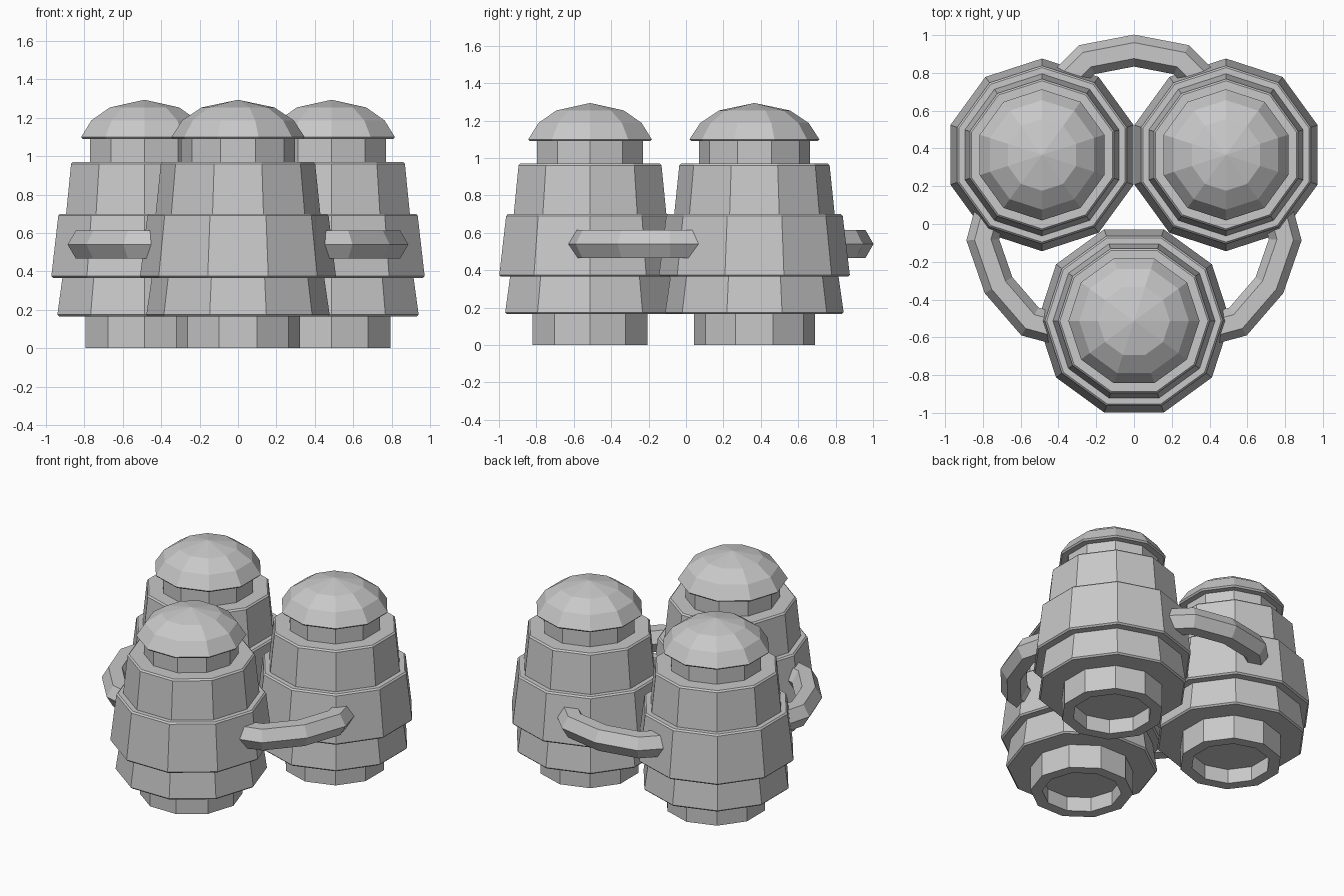
import bpy, bmesh, math
from mathutils import Vector, Matrix

cube = bpy.data.objects.get("Cube")
if cube:
    bpy.data.objects.remove(cube, do_unlink=True)

grey = bpy.data.materials.new("plain_grey")
grey.use_nodes = True
colour = (0.58, 0.58, 0.58, 1)
grey.diffuse_color = colour
grey.node_tree.nodes["Principled BSDF"].inputs["Base Color"].default_value = colour

SIDES = 10


def finish(name, bm):
    bmesh.ops.recalc_face_normals(bm, faces=bm.faces)
    mesh = bpy.data.meshes.new(name)
    bm.to_mesh(mesh)
    bm.free()
    mesh.materials.append(grey)
    obj = bpy.data.objects.new(name, mesh)
    bpy.context.collection.objects.link(obj)
    return obj


def lathe(name, profile, centre, turn):
    """Revolve (radius, height) points; radius zero makes a pole."""
    bm = bmesh.new()
    rings = []
    for r, z in profile:
        if r == 0:
            rings.append([bm.verts.new((0, 0, z))] * SIDES)
            continue
        angles = [turn + math.tau * i / SIDES for i in range(SIDES)]
        rings.append([bm.verts.new((r * math.cos(a), r * math.sin(a), z)) for a in angles])
    for low, high in zip(rings, rings[1:]):
        for i in range(SIDES):
            j = (i + 1) % SIDES
            corners = dict.fromkeys((low[i], low[j], high[j], high[i]))
            bm.faces.new(list(corners))
    obj = finish(name, bm)
    obj.location = (*centre, 0)


def band(r_low, z_low, r_high, z_high, c=0.01):
    """Tapered solid with small chamfers on both rims."""
    return [(0, z_low), (r_low - c, z_low), (r_low, z_low + c),
            (r_high, z_high - c), (r_high - c, z_high), (0, z_high)]


# Stacked parts of one barrel
parts = {
    "foot": [(0, 0.1), (0.25, 0.1), (0.25, 0), (0.324, 0), (0.324, 0.18), (0, 0.18)],
    "lower_band": band(0.477, 0.165, 0.449, 0.38),
    "middle_band": band(0.51, 0.365, 0.472, 0.70),
    "upper_band": band(0.43, 0.68, 0.402, 0.97),
    "neck": [(0, 0.95), (0.297, 0.95), (0.297, 1.1), (0, 1.1)],
    "cap": [(0, 1.09), (0.338, 1.09), (0.347, 1.10), (0.29, 1.187),
            (0.19, 1.254), (0, 1.294)],
}
barrels = {
    "front": ((0, -0.513), 0),
    "back_left": ((0.487, 0.366), math.pi / 2),
    "back_right": ((-0.487, 0.366), math.pi / 2),
}
for place, (centre, turn) in barrels.items():
    for part, profile in parts.items():
        lathe(f"{place}_{part}", profile, centre, turn)

# Bent hexagonal handles joining neighbouring barrels
half = [(0, 0.918), (0.25, 0.87), (0.42, 0.70)]
path = [Vector((-x, y, 0)) for x, y in half[:0:-1]] + [Vector((x, y, 0)) for x, y in half]
pivot = Vector((0, 0.09, 0))


def handle(name, angle):
    bm = bmesh.new()
    rings = []
    for i, p in enumerate(path):
        before = (p - path[i - 1]).normalized() if i else None
        after = (path[i + 1] - p).normalized() if i + 1 < len(path) else None
        along = ((before or after) + (after or before)).normalized()
        out = Vector((-along.y, along.x, 0)) / along.dot(after or before)
        ring = []
        for k in range(6):
            a = math.tau * k / 6
            ring.append(bm.verts.new(p + out * 0.083 * math.cos(a)
                                     + Vector((0, 0, 0.54 + 0.085 * math.sin(a)))))
        rings.append(ring)
    for one, two in zip(rings, rings[1:]):
        for k in range(6):
            n = (k + 1) % 6
            bm.faces.new((one[k], one[n], two[n], two[k]))
    bm.faces.new(rings[0])
    bm.faces.new(rings[-1])
    bmesh.ops.rotate(bm, verts=bm.verts, cent=pivot, matrix=Matrix.Rotation(angle, 3, "Z"))
    finish(name, bm)


for i, name in enumerate(("back_handle", "right_handle", "left_handle")):
    handle(name, math.tau * i / 3)
